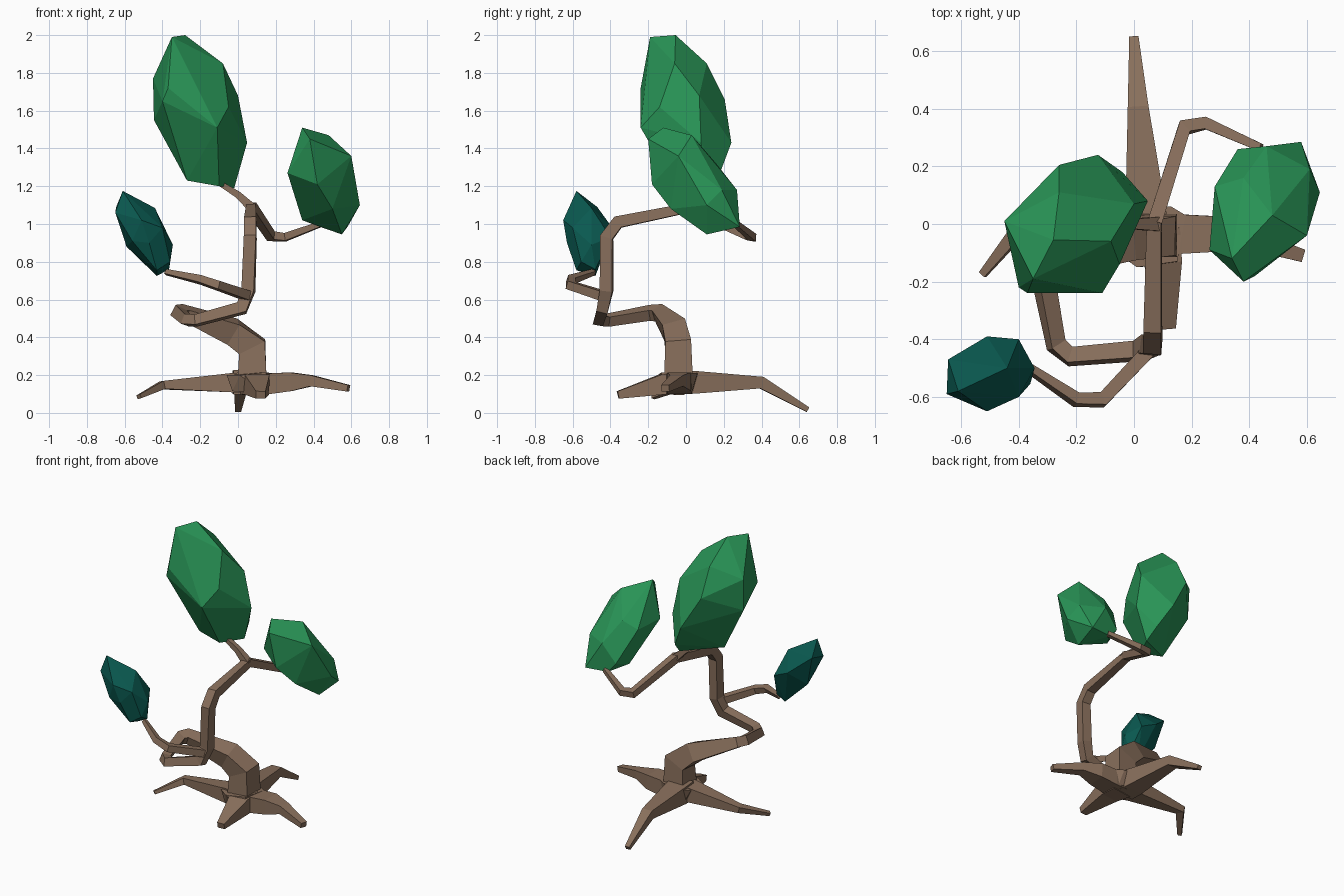
import bpy, bmesh
from mathutils import Vector


def material(name, rgb):
    m = bpy.data.materials.new(name)
    m.diffuse_color = (*rgb, 1)
    return m


BARK = material("bark", (0.25, 0.16, 0.107))
GREEN = material("green_foliage", (0.022, 0.30, 0.095))
TEAL = material("teal_foliage", (0.003, 0.10, 0.08))


def finish(name, bm, mat):
    bmesh.ops.recalc_face_normals(bm, faces=bm.faces)
    me = bpy.data.meshes.new(name)
    bm.to_mesh(me)
    bm.free()
    me.materials.append(mat)
    ob = bpy.data.objects.new(name, me)
    bpy.context.collection.objects.link(ob)
    return ob


def limb(name, path, flat=1.0):
    """Square tube with mitred bends; path items are (x, y, z, half width)."""
    pts = [Vector(p[:3]) for p in path]
    segs = [(b - a).normalized() for a, b in zip(pts, pts[1:])]
    bm = bmesh.new()
    side = Vector((1, 0, 0)) if abs(segs[0].z) > 0.7 else segs[0].cross((0, 0, 1))
    rings = []
    for i, p in enumerate(pts):
        t0, t1 = segs[max(i - 1, 0)], segs[min(i, len(segs) - 1)]
        t = (t0 + t1).normalized()
        bend = (t1 - t0).normalized()
        stretch = min(1 / max(t.dot(t0), 0.1), 1.35) - 1
        side = (side - t * side.dot(t)).normalized()
        up = t.cross(side) * flat
        ring = []
        for a, b in ((1, 1), (-1, 1), (-1, -1), (1, -1)):
            off = (side * a + up * b) * path[i][3]
            off += bend * off.dot(bend) * stretch
            ring.append(bm.verts.new(p + off))
        rings.append(ring)
    for r, s in zip(rings, rings[1:]):
        for k in range(4):
            bm.faces.new((r[k], r[(k + 1) % 4], s[(k + 1) % 4], s[k]))
    bm.faces.new(rings[0])
    bm.faces.new(rings[-1])
    return finish(name, bm, BARK)


def hull(name, points, mat):
    """Faceted convex lump through its corner points."""
    bm = bmesh.new()
    for p in points:
        bm.verts.new(p)
    res = bmesh.ops.convex_hull(bm, input=bm.verts[:])
    loose = {g for g in res["geom_interior"] + res["geom_unused"]
             if isinstance(g, bmesh.types.BMVert)}
    bmesh.ops.delete(bm, geom=list(loose), context='VERTS')
    bmesh.ops.dissolve_limit(bm, angle_limit=0.1, verts=bm.verts[:], edges=bm.edges[:])
    return finish(name, bm, mat)


# Twisting trunk
limb("trunk", [
    (0.075, -0.04, 0.13, 0.075), (0.075, -0.04, 0.21, 0.075),
    (0.075, -0.04, 0.35, 0.068), (-0.03, -0.055, 0.43, 0.062),
    (-0.29, -0.145, 0.53, 0.034), (-0.315, -0.19, 0.53, 0.031),
    (-0.27, -0.42, 0.49, 0.027), (-0.22, -0.46, 0.49, 0.027),
    (0.02, -0.44, 0.555, 0.03), (0.055, -0.42, 0.65, 0.033),
    (0.065, -0.42, 0.93, 0.032), (0.065, -0.36, 1.01, 0.031),
    (0.07, 0.01, 1.085, 0.025)])

# Branches
limb("top_branch", [(0.08, 0.0, 1.08, 0.025), (0.0, 0.0, 1.155, 0.018), (-0.12, 0.0, 1.23, 0.013)])
limb("right_branch", [(0.07, 0.0, 1.09, 0.025), (0.175, 0.335, 0.935, 0.022),
                      (0.25, 0.35, 0.93, 0.02), (0.44, 0.265, 1.0, 0.014)])
limb("left_branch", [(0.05, -0.44, 0.62, 0.025), (-0.11, -0.61, 0.675, 0.022),
                     (-0.2, -0.61, 0.705, 0.02), (-0.38, -0.49, 0.745, 0.013)])

# Roots and the flared hub joining them
limb("back_root", [(0.05, -0.04, 0.162, 0.075), (0.04, 0.05, 0.162, 0.07),
                   (0.015, 0.4, 0.16, 0.036), (0.0, 0.645, 0.017, 0.016)], 0.85)
limb("right_root", [(0.07, -0.04, 0.155, 0.068), (0.17, -0.035, 0.155, 0.068),
                    (0.28, -0.035, 0.165, 0.062), (0.39, -0.05, 0.17, 0.036),
                    (0.585, -0.11, 0.13, 0.022)], 0.8)
limb("front_root", [(0.085, -0.02, 0.155, 0.075), (0.1, -0.13, 0.15, 0.066),
                    (0.12, -0.36, 0.095, 0.025)], 0.8)
limb("left_root", [(0.06, -0.04, 0.16, 0.065), (-0.03, -0.03, 0.16, 0.06),
                   (-0.4, -0.02, 0.147, 0.025), (-0.525, -0.175, 0.085, 0.013)], 0.85)
hull("root_hub", [
    (-0.06, 0.03, 0.2), (-0.06, -0.1, 0.2), (0.01, -0.15, 0.2), (0.15, -0.13, 0.215),
    (0.18, 0.03, 0.21), (0.13, 0.06, 0.21), (-0.03, 0.07, 0.21), (-0.02, 0.05, 0.115),
    (-0.03, -0.1, 0.115), (0.14, -0.14, 0.1), (0.15, 0.03, 0.11)], BARK)

# Foliage lumps
hull("top_foliage", [
    (-0.35, -0.19, 1.99), (-0.28, -0.055, 2.0), (-0.08, -0.06, 1.85),
    (0.0, 0.07, 1.68), (0.048, 0.08, 1.43), (-0.11, -0.24, 1.51),
    (-0.4, -0.22, 1.65), (-0.37, -0.24, 1.72), (-0.45, 0.01, 1.77),
    (-0.445, 0.0, 1.55), (-0.26, 0.11, 1.85), (-0.26, 0.205, 1.66),
    (-0.125, 0.24, 1.43), (-0.02, 0.1, 1.19), (-0.27, -0.04, 1.23),
    (-0.1, -0.06, 1.2), (-0.04, 0.18, 1.27), (-0.05, -0.14, 1.62)], GREEN)
hull("right_foliage", [
    (0.34, -0.12, 1.51), (0.38, -0.2, 1.45), (0.48, 0.03, 1.47),
    (0.6, -0.04, 1.36), (0.645, 0.11, 1.10), (0.58, 0.285, 0.985),
    (0.55, 0.11, 0.945), (0.34, 0.14, 1.02), (0.262, -0.09, 1.27),
    (0.42, -0.18, 1.21), (0.46, 0.27, 1.18), (0.36, 0.26, 1.06),
    (0.28, 0.13, 1.27), (0.38, 0.16, 1.32), (0.5, -0.08, 1.08),
    (0.61, 0.19, 1.18), (0.42, 0.265, 0.99)], GREEN)
hull("left_foliage", [
    (-0.61, -0.58, 1.175), (-0.645, -0.47, 1.09), (-0.65, -0.59, 1.06),
    (-0.51, -0.65, 1.02), (-0.44, -0.5, 1.085), (-0.51, -0.39, 0.98),
    (-0.4, -0.4, 0.93), (-0.345, -0.5, 0.89), (-0.36, -0.555, 0.80),
    (-0.43, -0.48, 0.725), (-0.365, -0.48, 0.76), (-0.47, -0.63, 0.9),
    (-0.59, -0.5, 0.88), (-0.43, -0.58, 0.755), (-0.56, -0.62, 0.91),
    (-0.4, -0.6, 0.98)], TEAL)
